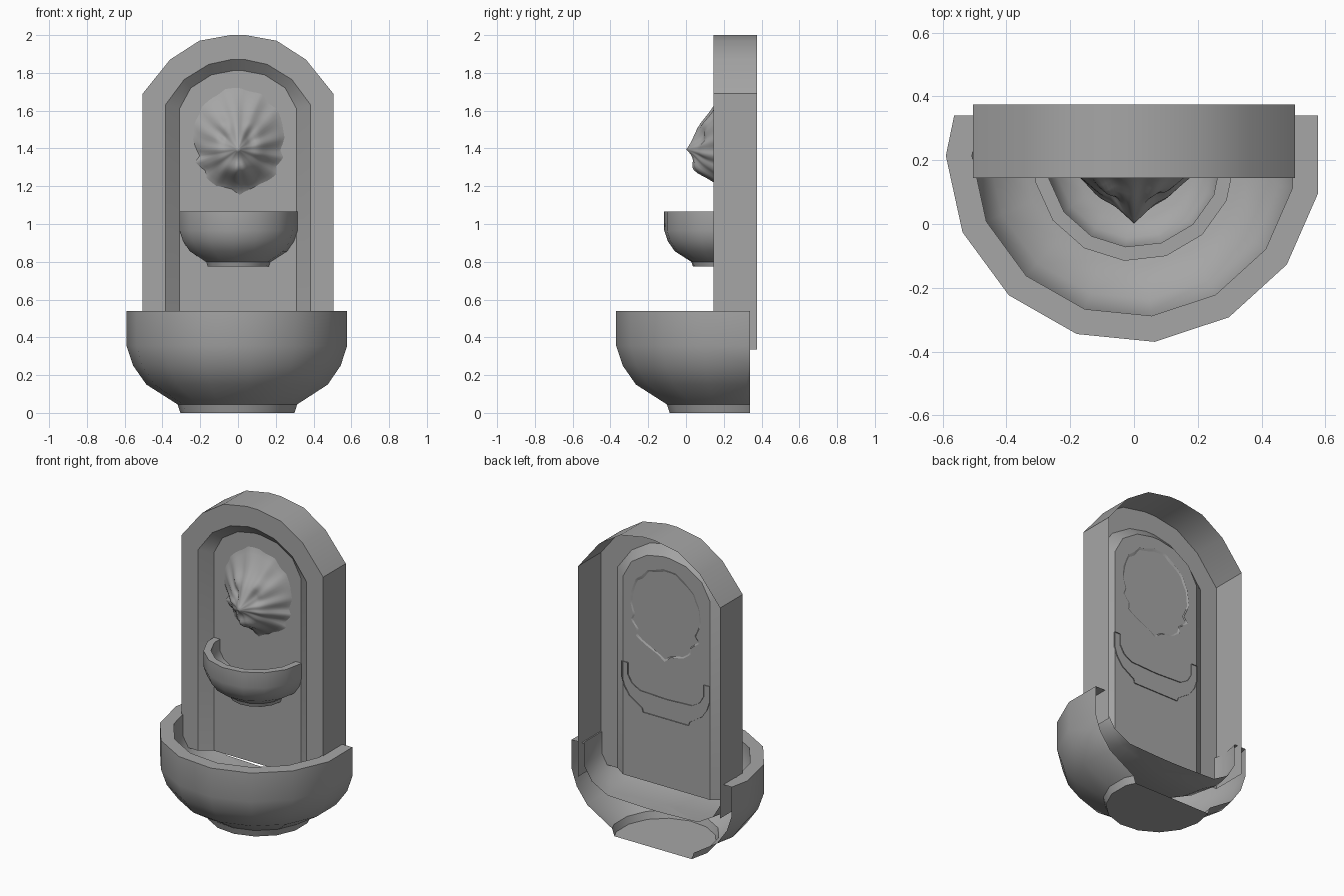
import bpy
import bmesh
import math

old = bpy.data.objects.get("Cube")
if old:
    bpy.data.objects.remove(old, do_unlink=True)

stone = bpy.data.materials.new("grey_stone")
stone.use_nodes = True
GREY = (0.38, 0.38, 0.38, 1)
stone.diffuse_color = GREY
shader = next(n for n in stone.node_tree.nodes if n.type == 'BSDF_PRINCIPLED')
shader.inputs["Base Color"].default_value = GREY
shader.inputs["Roughness"].default_value = 0.8


def finish(name, bm, angle=30):
    """Turn a bmesh into a smooth object that keeps sharp edges."""
    bmesh.ops.remove_doubles(bm, verts=bm.verts[:], dist=0.0005)
    bmesh.ops.recalc_face_normals(bm, faces=bm.faces[:])
    mesh = bpy.data.meshes.new(name)
    bm.to_mesh(mesh)
    bm.free()
    mesh.materials.append(stone)
    obj = bpy.data.objects.new(name, mesh)
    bpy.context.collection.objects.link(obj)
    bpy.ops.object.select_all(action='DESELECT')
    obj.select_set(True)
    bpy.context.view_layer.objects.active = obj
    bpy.ops.object.shade_smooth_by_angle(angle=math.radians(angle))
    return obj


def loft(bm, rows, closed):
    """Bridge rows of points with quads and return the vertex rows."""
    rows = [[bm.verts.new(p) for p in row] for row in rows]
    for a, b in zip(rows, rows[1:]):
        n = len(a)
        for i in range(n if closed else n - 1):
            j = (i + 1) % n
            bm.faces.new((a[i], a[j], b[j], b[i]))
    return rows


# Arched back wall: hollow shell with a bevelled sunken panel
BASE = 0.335
FRONT, PANEL, BACK = 0.145, 0.198, 0.375


def arch(half, y):
    right = [(half[0][0], BASE)] + half
    return [(x, y, z) for x, z in right + [(-x, z) for x, z in reversed(right)]]


outer = [(0.505, 1.69), (0.36, 1.87), (0.205, 1.97), (0.04, 2.0)]
opening = [(0.385, 1.63), (0.285, 1.765), (0.155, 1.845), (0.03, 1.872)]
panel = [(0.31, 1.61), (0.25, 1.72), (0.14, 1.79), (0.025, 1.812)]
bm = bmesh.new()
rows = loft(bm, [arch(outer, BACK), arch(outer, FRONT),
                 arch(opening, FRONT), arch(panel, PANEL)], False)
bm.faces.new(rows[-1])
finish("arched_wall", bm)

# Bowls: hollow double-skinned lathes, cut open at the back
PROFILE = [(0, 0), (0.305, 0), (0.32, 0.045), (0.485, 0.15), (0.555, 0.25),
           (0.59, 0.355), (0.59, 0.54), (0.508, 0.54), (0.508, 0.40),
           (0.455, 0.31), (0.35, 0.25), (0, 0.235)]
SIDES = 15


def bowl(name, scale, centre_y, base_z, turn, cut_y):
    rows = []
    for r, z in PROFILE:
        row = []
        for i in range(SIDES):
            a = math.tau * i / SIDES + math.radians(turn)
            row.append((max(r, 1e-5) * scale * math.sin(a),
                        centre_y - max(r, 1e-5) * scale * math.cos(a),
                        base_z + z * scale))
        rows.append(row)
    bm = bmesh.new()
    loft(bm, rows, True)
    bmesh.ops.remove_doubles(bm, verts=bm.verts[:], dist=0.0005)
    bmesh.ops.recalc_face_normals(bm, faces=bm.faces[:])
    bmesh.ops.bisect_plane(bm, geom=bm.verts[:] + bm.edges[:] + bm.faces[:],
                           plane_co=(0, cut_y, 0), plane_no=(0, 1, 0),
                           clear_outer=True)
    return finish(name, bm)


bowl("lower_basin", 1.0, 0.217, 0.0, 6.3, 0.34)
bowl("upper_basin", 0.537, 0.2, 0.775, -5.5, 0.204)

# Lion mask: jagged mane outline rising to a nose
OUTLINE = [(0.02, 1.735), (0.09, 1.71), (0.13, 1.70), (0.17, 1.655), (0.215, 1.62),
           (0.25, 1.53), (0.255, 1.46), (0.235, 1.39), (0.25, 1.35), (0.21, 1.30),
           (0.215, 1.255), (0.15, 1.215), (0.06, 1.175), (0.01, 1.14),
           (-0.035, 1.18), (-0.12, 1.195), (-0.175, 1.235), (-0.18, 1.28),
           (-0.24, 1.325), (-0.21, 1.36), (-0.25, 1.45), (-0.235, 1.55),
           (-0.2, 1.63), (-0.13, 1.69), (-0.07, 1.73)]
NOSE_Z = 1.395
RINGS, STEPS = 16, 4


def bump(x, z, cx, cz, w, h):
    return math.exp(-((x - cx) / w) ** 2 - ((z - cz) / h) ** 2)


def relief(x, z, t, a):
    """Depth of the mask surface at a point, t = 0 at the nose, 1 at the rim."""
    y = 0.002 + 0.205 * t ** 0.95
    fade = math.sin(math.pi * min(t, 1))
    y -= 0.062 * bump(x, z, 0, 1.285, 0.075, 0.05)        # muzzle and chin
    y -= 0.018 * bump(x, z, 0, 1.5, 0.03, 0.09) * fade    # bridge of the nose
    for s in (-1, 1):
        y += 0.026 * bump(x, z, s * 0.065, 1.45, 0.028, 0.035)   # eye hollow
        y -= 0.015 * bump(x, z, s * 0.075, 1.53, 0.045, 0.03)    # brow
        y -= 0.014 * bump(x, z, s * 0.11, 1.38, 0.04, 0.05)      # cheek
    y += 0.009 * fade * t * math.sin(13 * a)              # mane locks
    return y


spokes = []
for (x0, z0), (x1, z1) in zip(OUTLINE, OUTLINE[1:] + OUTLINE[:1]):
    for k in range(STEPS):
        f = k / STEPS
        spokes.append((x0 + (x1 - x0) * f, z0 + (z1 - z0) * f - NOSE_Z))
bm = bmesh.new()
rows = []
for r in range(RINGS + 1):
    t = max(r / RINGS, 1e-5)
    row = []
    for dx, dz in spokes:
        # outline jags fade out toward the face
        a = math.atan2(dx, dz)
        smooth = 0.27 + 0.045 * math.cos(a) - 0.03 * abs(math.sin(a))
        mix = t ** 3
        length = t * (smooth * (1 - mix) + math.hypot(dx, dz) * mix)
        x, z = length * math.sin(a), NOSE_Z + length * math.cos(a)
        y = relief(x, z, t, a)
        row.append((x, max(y, 0.0) if r < RINGS else 0.203, z))
    rows.append(row)
loft(bm, rows, True)
finish("lion_mask", bm, 60)
